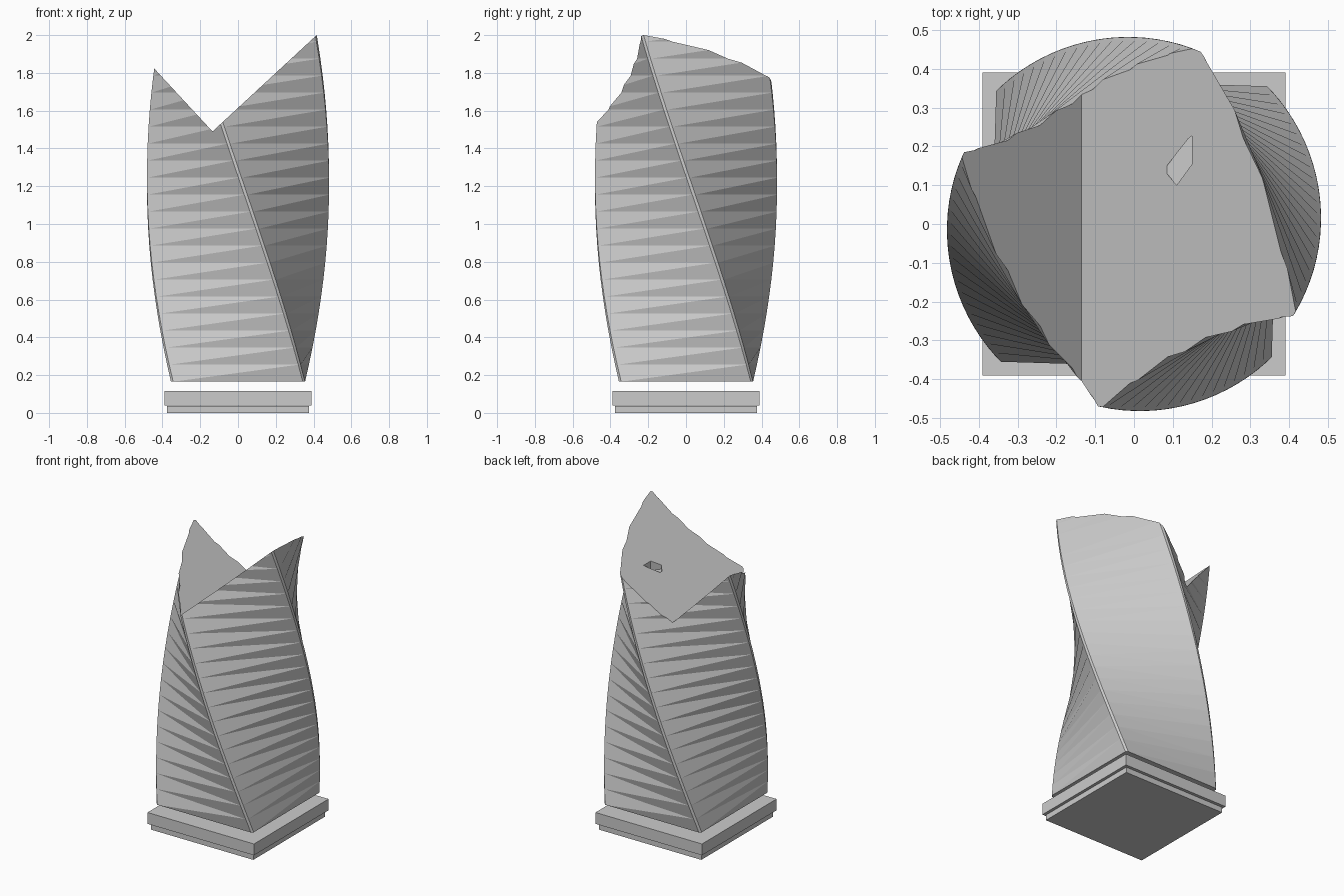
import bpy, bmesh, math

cube = bpy.data.objects.get("Cube")
if cube:
    bpy.data.objects.remove(cube, do_unlink=True)

stone = bpy.data.materials.new("grey_stone")
stone.use_nodes = True
grey = (0.6, 0.6, 0.6, 1.0)
stone.diffuse_color = grey
stone.node_tree.nodes["Principled BSDF"].inputs["Base Color"].default_value = grey


def make_object(name, bm):
    bmesh.ops.recalc_face_normals(bm, faces=bm.faces)
    mesh = bpy.data.meshes.new(name)
    bm.to_mesh(mesh)
    bm.free()
    mesh.materials.append(stone)
    ob = bpy.data.objects.new(name, mesh)
    bpy.context.collection.objects.link(ob)
    return ob


def loft(name, rings):
    """Closed solid through a stack of matching rings, walls in triangles."""
    bm = bmesh.new()
    loops = [[bm.verts.new(p) for p in ring] for ring in rings]
    for low, high in zip(loops, loops[1:]):
        for i in range(len(low)):
            j = (i + 1) % len(low)
            bm.faces.new((low[i], low[j], high[j], high[i]))
    bmesh.ops.triangulate(bm, faces=bm.faces[:])
    bm.faces.new(loops[0][::-1])
    bm.faces.new(loops[-1])
    return make_object(name, bm)


def slab(name, half, z0, z1):
    square = [(-half, -half), (half, -half), (half, half), (-half, half)]
    return loft(name, [[(x, y, z) for x, y in square] for z in (z0, z1)])


def cut(target, cutter):
    mod = target.modifiers.new("cut", "BOOLEAN")
    mod.operation = "DIFFERENCE"
    mod.solver = "EXACT"
    mod.object = cutter
    bpy.context.view_layer.objects.active = target
    bpy.ops.object.modifier_apply(modifier=mod.name)
    bpy.data.objects.remove(cutter, do_unlink=True)


# Two-step plinth
slab("plinth_foot", 0.375, 0.0, 0.036)
slab("plinth_top", 0.39, 0.04, 0.115)

# Twisted, slightly tapering square column with narrow corner chamfers
BASE, HALF, CHAMFER, STEP = 0.165, 0.355, 0.012, 0.09
TWIST, TAPER = math.radians(-40.5), 0.022
inner = HALF - CHAMFER
rings = []
for k in range(23):
    rise = k * STEP
    scale = 1 - TAPER * rise
    ring = []
    for quarter in range(4):
        a = rise * TWIST + quarter * math.pi / 2
        for x, y in ((HALF, inner), (inner, HALF)):
            ring.append((scale * (x * math.cos(a) - y * math.sin(a)),
                         scale * (x * math.sin(a) + y * math.cos(a)),
                         BASE + rise))
    rings.append(ring)
column = loft("twisted_column", rings)

# V-shaped notch across the top
VALLEY_X, VALLEY_Z = -0.135, 1.49
right_z = VALLEY_Z + (1 - VALLEY_X) * 0.925
left_z = VALLEY_Z + (1 + VALLEY_X) * 1.08
notch = [(VALLEY_X, VALLEY_Z), (1, right_z), (1, 3), (-1, 3), (-1, left_z)]
cut(column, loft("notch_cutter", [[(x, y, z) for x, z in notch] for y in (-1, 1)]))

# Small recess in the larger slope
recess = [(0.085, 0.13), (0.11, 0.10), (0.15, 0.155),
          (0.15, 0.228), (0.14, 0.22), (0.085, 0.15)]
cut(column, loft("recess_cutter", [[(x, y, z) for x, y in recess] for z in (1.69, 3)]))

# Smooth twisting walls, crisp chamfers and cuts
bpy.ops.object.select_all(action="DESELECT")
column.select_set(True)
bpy.context.view_layer.objects.active = column
bpy.ops.object.shade_smooth_by_angle(angle=math.radians(25))
